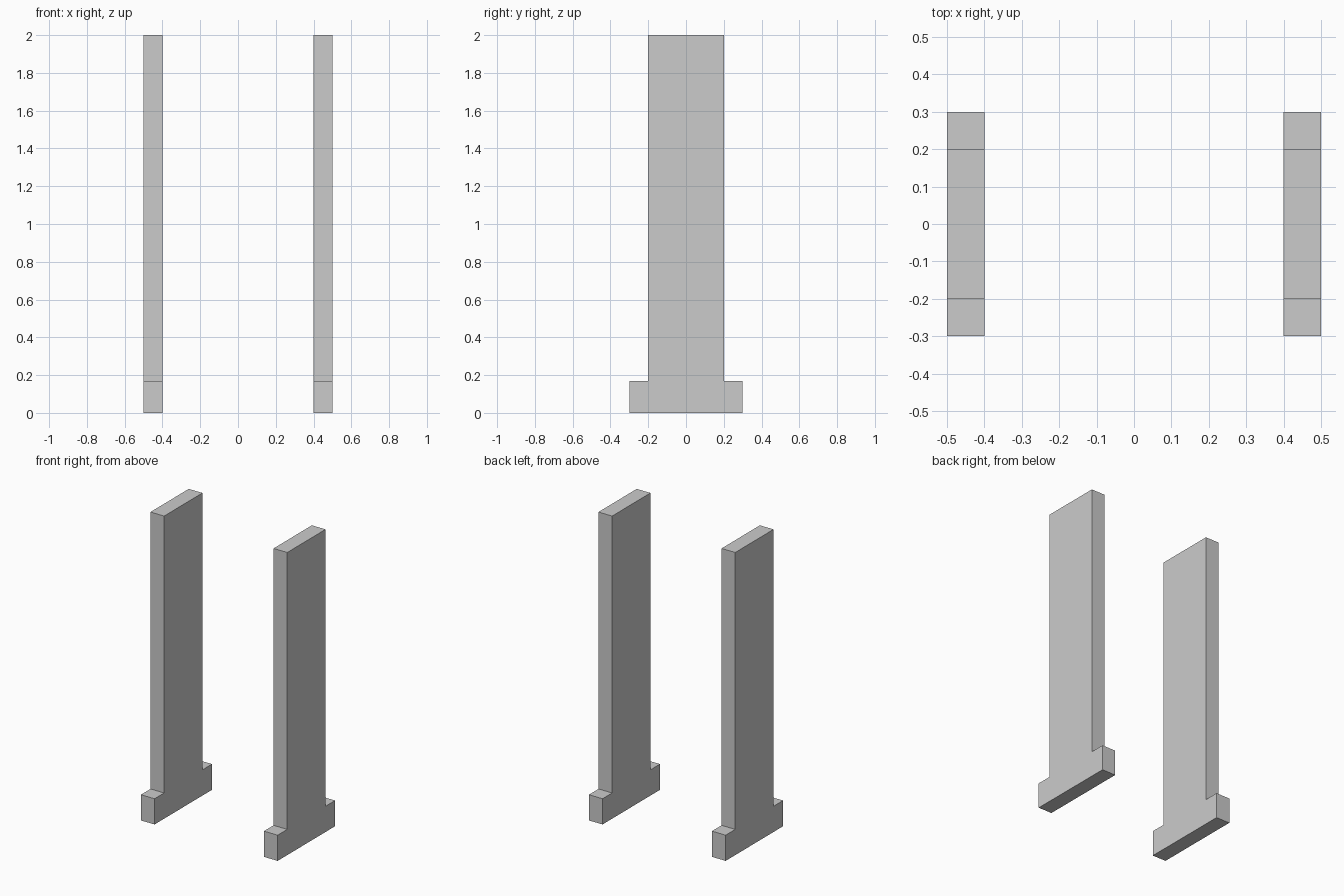
import bpy
import bmesh

if "Cube" in bpy.data.objects:
    bpy.data.objects.remove(bpy.data.objects["Cube"])

# Inverted-T side outline (y, z): wide foot with a tall upright
PROFILE = [(-0.3, 0), (0.3, 0), (0.3, 0.17), (0.2, 0.17),
           (0.2, 2), (-0.2, 2), (-0.2, 0.17), (-0.3, 0.17)]
THICKNESS = 0.1


def make_panel(name, x_min):
    bm = bmesh.new()
    face = bm.faces.new([bm.verts.new((x_min, y, z)) for y, z in PROFILE])
    ext = bmesh.ops.extrude_face_region(bm, geom=[face], use_keep_orig=True)
    moved = [g for g in ext["geom"] if isinstance(g, bmesh.types.BMVert)]
    bmesh.ops.translate(bm, verts=moved, vec=(THICKNESS, 0, 0))
    bmesh.ops.recalc_face_normals(bm, faces=bm.faces)
    mesh = bpy.data.meshes.new(name)
    bm.to_mesh(mesh)
    bm.free()
    obj = bpy.data.objects.new(name, mesh)
    bpy.context.collection.objects.link(obj)


# Matching pair of upright panels
make_panel("left_upright", -0.5)
make_panel("right_upright", 0.4)
